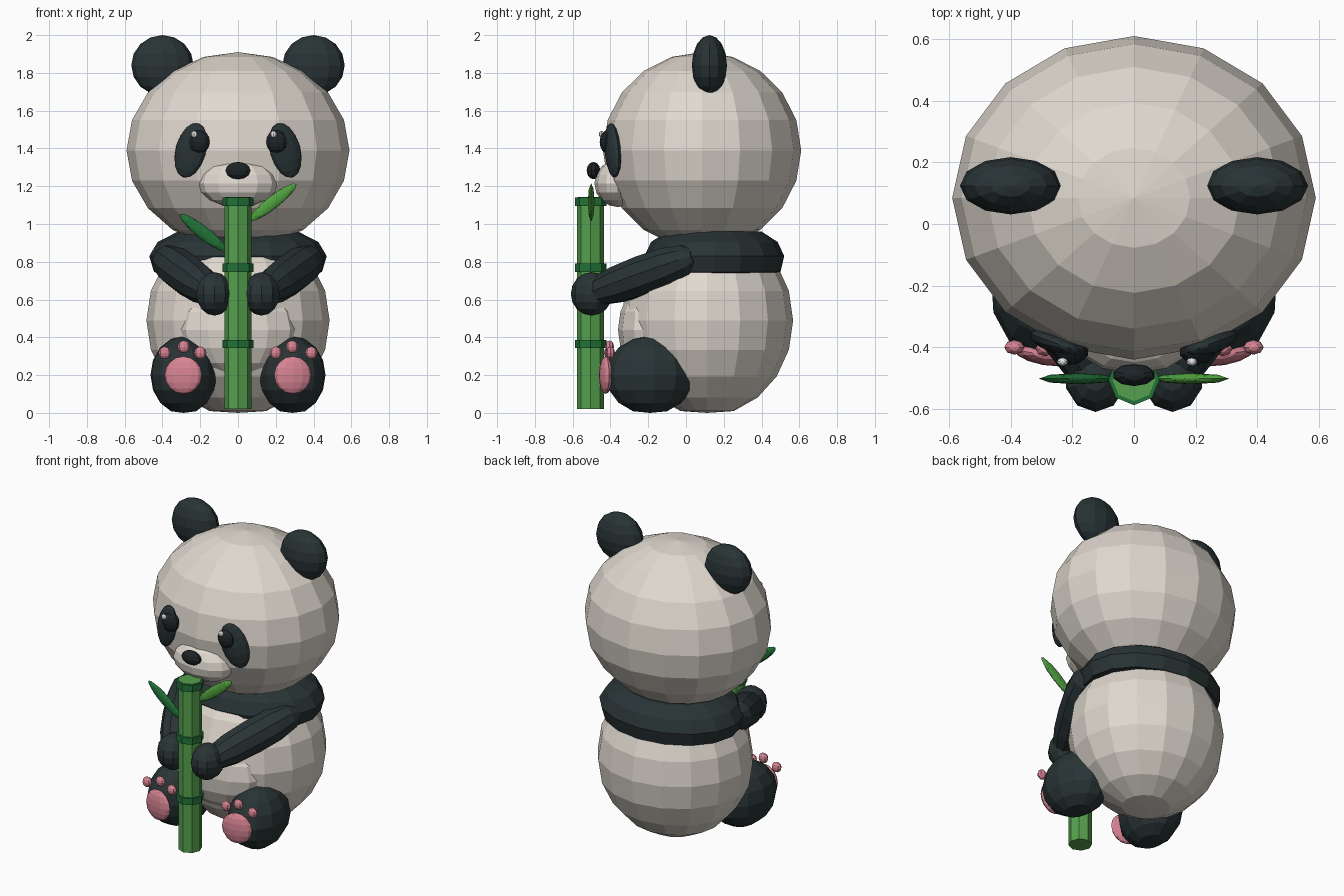
import bpy, bmesh, math
from mathutils import Matrix, Vector

if "Cube" in bpy.data.objects:
    bpy.data.objects.remove(bpy.data.objects["Cube"])


def mat(name, r, g, b):
    m = bpy.data.materials.new(name)
    m.diffuse_color = (r, g, b, 1)
    m.use_nodes = True
    m.node_tree.nodes["Principled BSDF"].inputs["Base Color"].default_value = m.diffuse_color
    return m


WHITE = mat("cream_fur", 0.74, 0.69, 0.62)
DARK = mat("dark_fur", 0.022, 0.034, 0.036)
BLACK = mat("eye_black", 0.012, 0.017, 0.02)
SHINE = mat("eye_shine", 0.85, 0.85, 0.85)
PINK = mat("pad_pink", 0.68, 0.23, 0.29)
STALK = mat("stalk_green", 0.09, 0.35, 0.075)
NODE = mat("node_green", 0.016, 0.17, 0.04)
LEAF = mat("leaf_green", 0.08, 0.36, 0.05)


def finish(name, bm, material):
    bmesh.ops.recalc_face_normals(bm, faces=bm.faces)
    me = bpy.data.meshes.new(name)
    bm.to_mesh(me)
    bm.free()
    me.materials.append(material)
    ob = bpy.data.objects.new(name, me)
    bpy.context.collection.objects.link(ob)
    return ob


def ball(name, c, r, material, seg=12, rings=8, ry=0, rz=0, side=1):
    """Faceted ellipsoid; side=-1 mirrors it across x."""
    bm = bmesh.new()
    bmesh.ops.create_uvsphere(bm, u_segments=seg, v_segments=rings, radius=1)
    m = (Matrix.Diagonal((side, 1, 1, 1)) @ Matrix.Translation(c)
         @ Matrix.Rotation(math.radians(rz), 4, 'Z')
         @ Matrix.Rotation(math.radians(ry), 4, 'Y') @ Matrix.Diagonal((*r, 1)))
    bm.transform(m)
    for v in bm.verts:          # everything rests on the ground plane
        v.co.z = max(v.co.z, 0)
    return finish(name, bm, material)


def lathe(name, profile, seg, m, material, phase=0):
    """Revolve (radius, height) pairs about z, cap both ends, then transform."""
    bm = bmesh.new()
    rows = []
    for r, z in profile:
        rows.append([bm.verts.new((r * math.cos(2 * math.pi * i / seg + phase),
                                   r * math.sin(2 * math.pi * i / seg + phase), z))
                     for i in range(seg)])
    for a, b in zip(rows, rows[1:]):
        for i in range(seg):
            j = (i + 1) % seg
            bm.faces.new((a[i], a[j], b[j], b[i]))
    bm.faces.new(rows[0])
    bm.faces.new(rows[-1])
    bm.transform(m)
    return finish(name, bm, material)


# Head, body, belly, muzzle, nose
ball("head", (0, 0.085, 1.39), (0.59, 0.525, 0.52), WHITE, 16, 10)
ball("body", (0, 0.112, 0.49), (0.485, 0.455, 0.505), WHITE, 16, 10)
ball("belly", (0, -0.19, 0.44), (0.32, 0.17, 0.25), WHITE, 12, 8)
ball("muzzle", (0, -0.36, 1.215), (0.21, 0.125, 0.125), WHITE, 12, 8)
ball("nose", (0, -0.49, 1.283), (0.07, 0.036, 0.046), BLACK, 10, 6)

# Dark band around the shoulders
lathe("shoulder_band",
      [(0.27, 0.735), (0.35, 0.745), (0.37, 0.83), (0.335, 0.905), (0.25, 0.96)],
      16, Matrix.Translation((0, 0.15, 0)) @ Matrix.Diagonal((1.27, 1, 1, 1)), DARK)

# Paired parts
for side, tag in ((1, "right"), (-1, "left")):
    ball("ear_" + tag, (0.4, 0.124, 1.84), (0.165, 0.093, 0.16), DARK, 12, 8, side=side)
    ball("eye_patch_" + tag, (0.25, -0.388, 1.39), (0.085, 0.035, 0.15), DARK,
         12, 8, ry=-17, rz=20, side=side)
    ball("eye_" + tag, (0.205, -0.412, 1.435), (0.058, 0.045, 0.063), BLACK, 10, 8, side=side)
    shine_x = 0.188 if side > 0 else -0.232
    ball("eye_shine_" + tag, (shine_x, -0.447, 1.475), (0.018, 0.014, 0.018), SHINE, 8, 6)

    # Arm: tapered tube from shoulder to hand
    a, b = Vector((0.40, 0.04, 0.825)), Vector((0.13, -0.50, 0.63))
    d = b - a
    m = (Matrix.Diagonal((side, 1, 1, 1)) @ Matrix.Translation(a)
         @ d.to_track_quat('Z', 'Y').to_matrix().to_4x4())
    n = d.length
    lathe("arm_" + tag,
          [(0.045, -0.01 * n), (0.085, 0.08 * n), (0.105, 0.25 * n), (0.108, 0.5 * n),
           (0.1, 0.75 * n), (0.075, 0.95 * n)], 10, m, DARK)
    ball("hand_" + tag, (0.125, -0.5, 0.63), (0.1, 0.11, 0.115), DARK, 10, 8, side=side)

    # Leg with sole pad and toes
    ball("leg_" + tag, (0.288, -0.19, 0.2), (0.177, 0.238, 0.207), DARK, 12, 8,
         rz=8, side=side)
    ball("sole_pad_" + tag, (0.29, -0.425, 0.2), (0.1, 0.033, 0.1), PINK, 12, 8,
         rz=10, side=side)
    for i, (x, y, z) in enumerate(((0.2, -0.41, 0.318), (0.287, -0.405, 0.35),
                                   (0.388, -0.4, 0.318))):
        ball("toe_pad_%s_%d" % (tag, i), (x, y, z), (0.033, 0.024, 0.033), PINK,
             8, 6, side=side)

# Bamboo stalk with nodes and two leaves
at = Matrix.Translation((0, -0.505, 0))
lathe("bamboo_stalk", [(0.072, 0.02), (0.072, 1.138)], 8, at, STALK)
for i, z in enumerate((0.365, 0.768, 1.118)):
    lathe("bamboo_node_%d" % i, [(0.083, z - 0.022), (0.083, z + 0.022)], 8, at, NODE)
lathe("bamboo_top", [(0.07, 1.135), (0.07, 1.143)], 8, at, STALK)
ball("leaf_right", (0.185, -0.502, 1.115), (0.157, 0.018, 0.034), LEAF, 8, 8, ry=-38)
ball("leaf_left", (-0.185, -0.502, 0.955), (0.157, 0.018, 0.034), NODE, 8, 8, ry=38)
